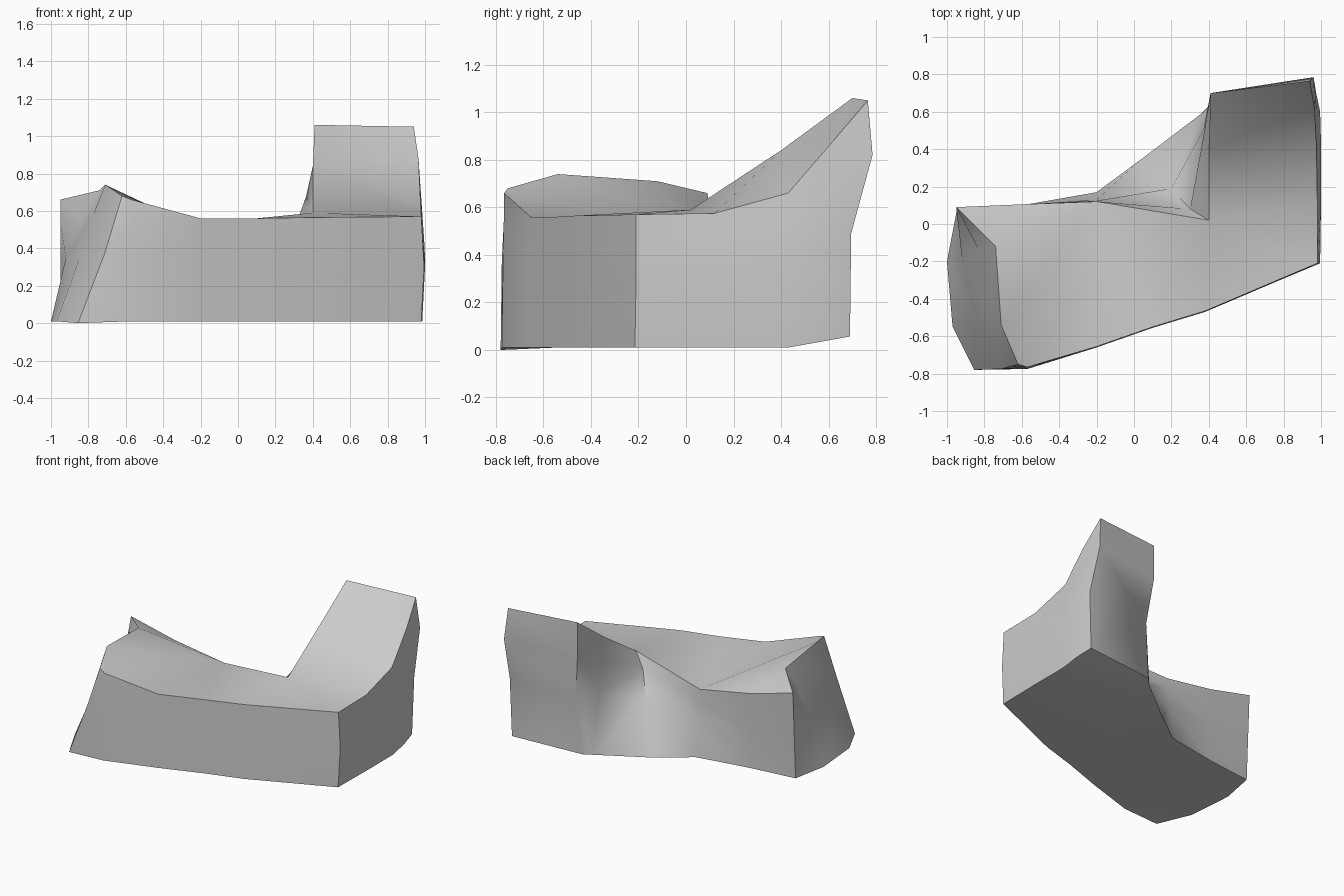
import bpy, bmesh
from mathutils import Vector

# Footprint on the ground, counter-clockwise from the front left
base = [(-.57, -.775), (-.2, -.66), (.1, -.555), (.38, -.47), (.98, -.215),
        (.985, .12), (.985, .43), (.98, .57), (.96, .69), (.41, .64), (.36, .59),
        (.03, .34), (-.2, .17), (-.6, .1), (-.95, .06), (-1, -.2),
        (-.97, -.55), (-.855, -.78)]

# Matching rim: seat edge, raised back, inner corner, raised arm
rim = [(-.57, -.765, .66), (-.2, -.655, .56), (.1, -.55, .56), (.38, -.465, .565),
       (.98, -.21, .57), (.98, .12, .575), (.975, .43, .66), (.965, .62, .88),
       (.94, .765, 1.05), (.41, .7, 1.06), (.4, .4, .84), (.4, .02, .59),
       (-.2, .12, .5), (-.6, .105, .57), (-.95, .09, .66), (-.74, -.12, .71),
       (-.71, -.54, .74), (-.62, -.75, .68)]

# Waist points where the wall is not straight
waist = {4: (.995, -.21, .3), 5: (1, .12, .3), 6: (1, .43, .35), 7: (.995, .6, .45),
         8: (.975, .695, .49), 9: (.45, .665, .45), 10: (.37, .5, .48),
         11: (.2, .19, .33), 12: (-.2, .13, .28), 15: (-.92, -.18, .35),
         16: (-.85, -.5, .34), 17: (-.71, -.775, .38)}

# Bulge of the raised back and lean of the arm
shoulder = {8: (.96, .785, .82), 9: (.41, .7, .8), 10: (.365, .43, .68),
            11: (.3, .08, .5), 15: (-.83, -.14, .57), 16: (-.77, -.5, .59)}

# Top patches by rim position: arm, seat, sloping back
patches = [(17, 0, 16), (0, 1, 12), (0, 12, 16), (16, 12, 15), (12, 13, 15),
           (15, 13, 14), (1, 2, 11, 12), (2, 3, 11), (3, 4, 5, 11),
           (5, 6, 10, 11), (6, 7, 9, 10), (7, 8, 9)]

bm = bmesh.new()
rings = [[], [], [], []]
for i, (x, y) in enumerate(base):
    b = Vector((x, y, .01 + max(0, y - .43) * .18))
    t = Vector(rim[i])
    m = Vector(waist.get(i, b.lerp(t, .5)))
    s = Vector(shoulder.get(i, m.lerp(t, .6)))
    for ring, co in zip(rings, (b, m, s, t)):
        ring.append(bm.verts.new(co))
rings[0][17].co.z = 0

# Walls, underside and top
n = len(base)
for low, high in zip(rings, rings[1:]):
    for i in range(n):
        j = (i + 1) % n
        bm.faces.new((low[i], low[j], high[j], high[i]))
bm.faces.new(rings[0][::-1])
for p in patches:
    bm.faces.new([rings[3][i] for i in p])
bmesh.ops.triangulate(bm, faces=bm.faces[:])
bmesh.ops.recalc_face_normals(bm, faces=bm.faces[:])

mesh = bpy.data.meshes.new("corner_seat_block")
bm.to_mesh(mesh)
bm.free()
obj = bpy.data.objects.new("corner_seat_block", mesh)
bpy.context.collection.objects.link(obj)

# Smooth sides with crisp creases
bpy.context.view_layer.objects.active = obj
obj.select_set(True)
bpy.ops.object.shade_smooth_by_angle(angle=.75)
